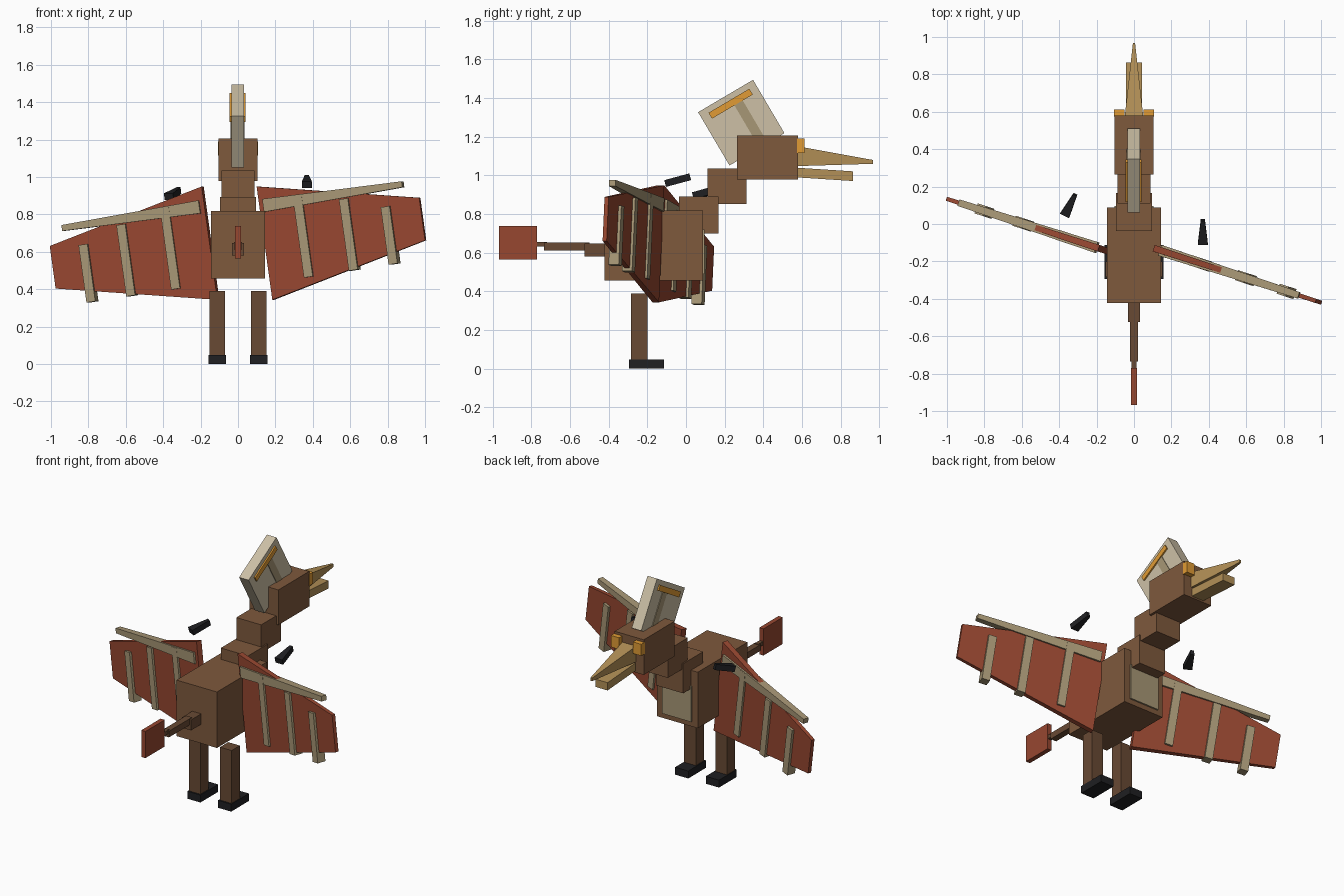
import bpy
from math import radians
from mathutils import Matrix, Vector

if "Cube" in bpy.data.objects:
    bpy.data.objects.remove(bpy.data.objects["Cube"])


def mat(name, rgb):
    m = bpy.data.materials.new(name)
    m.diffuse_color = (*rgb, 1)
    m.use_nodes = True
    m.node_tree.nodes["Principled BSDF"].inputs["Base Color"].default_value = m.diffuse_color
    return m


BROWN = mat("hide", (.21, .10, .046))
DARK = mat("dark_hide", (.14, .068, .034))
RED = mat("membrane", (.31, .063, .03))
BONE = mat("bone", (.39, .31, .18))
CREAM = mat("crest", (.61, .53, .38))
BEAK = mat("beak", (.45, .28, .095))
ORANGE = mat("orange", (.75, .33, .035))
BLACK = mat("claw", (.014, .014, .016))


def frustum(name, r0, r1, m, xf=Matrix()):
    """Four-sided block along local X between two end rectangles:
    r = (x, centre y, centre z, half y, half z)."""
    verts = []
    for x, cy, cz, hy, hz in (r0, r1):
        verts += [xf @ Vector((x, cy + a * hy, cz + b * hz))
                  for a, b in ((-1, -1), (1, -1), (1, 1), (-1, 1))]
    faces = [(3, 2, 1, 0), (4, 5, 6, 7), (0, 1, 5, 4), (1, 2, 6, 5), (2, 3, 7, 6), (3, 0, 4, 7)]
    if xf.determinant() < 0:
        faces = [f[::-1] for f in faces]
    me = bpy.data.meshes.new(name)
    me.from_pydata(verts, [], faces)
    me.materials.append(m)
    ob = bpy.data.objects.new(name, me)
    bpy.context.collection.objects.link(ob)
    return ob


def box(name, x, y, z, m, xf=Matrix()):
    cy, cz, hy, hz = sum(y) / 2, sum(z) / 2, (y[1] - y[0]) / 2, (z[1] - z[0]) / 2
    return frustum(name, (x[0], cy, cz, hy, hz), (x[1], cy, cz, hy, hz), m, xf)


# Torso, neck and head
box("body", (-.145, .145), (-.422, .087), (.457, .819), BROWN)
box("chest_panel", (-.105, .105), (.07, .097), (.49, .72), BONE)
box("lower_neck", (-.097, .097), (-.037, .167), (.70, .892), BROWN)
box("upper_neck", (-.089, .089), (.11, .312), (.853, .1035 * 10), BROWN)
box("head", (-.104, .104), (.264, .58), (.979, 1.206), BROWN)

# Beak: local X runs forward along world +Y
FWD = Matrix.Rotation(radians(90), 4, 'Z')
frustum("upper_beak", (.57, 0, 1.10, .05, .052), (.967, 0, 1.07, .006, .01), BEAK, FWD)
frustum("lower_beak", (.57, 0, 1.015, .044, .025), (.864, 0, .996, .044, .025), BEAK, FWD)

# Crest plate with raised rib and bar showing on both sides
CREST = Matrix.Translation((-.002, .286, 1.273)) @ Matrix.Rotation(radians(30.5), 4, 'X')
box("crest", (-.034, .034), (-.165, .165), (-.16, .16), CREAM, CREST)
box("crest_rib", (-.038, .038), (.015, .065), (-.13, .10), BONE, CREST)
box("crest_bar", (-.043, .043), (-.12, .125), (.095, .13), ORANGE, CREST)

# Tail segments and fin
box("tail_base", (-.032, .032), (-.525, -.40), (.58, .648), DARK)
box("tail_middle", (-.021, .021), (-.735, -.50), (.612, .652), DARK)
box("tail_end", (-.013, .013), (-.78, -.72), (.632, .656), DARK)
box("tail_fin", (-.015, .015), (-.967, -.77), (.565, .737), RED)

for side, s in (("right", 1), ("left", -1)):
    flip = Matrix.Diagonal((s, 1, 1, 1))
    # Eyes, legs and feet
    box(side + "_eye", (.05, .108), (.575, .612), (1.115, 1.19), ORANGE, flip)
    box(side + "_leg", (.07, .153), (-.284, -.20), (.04, .39), DARK, flip)
    box(side + "_foot", (.063, .157), (-.294, -.113), (0, .048), BLACK, flip)

    # Wings share the same banked tilt, so only their outline is mirrored
    wing = (Matrix.Translation((s * .147, -.143, .646)) @ Matrix.Rotation(radians(-18), 4, 'Z')
            @ Matrix.Rotation(radians(-8.3), 4, 'Y') @ flip)
    frustum(side + "_wing_membrane", (0, 0, 0, .018, .306), (.893, 0, 0, .011, .115), RED, wing)
    frustum(side + "_wing_arm", (.025, 0, .2, .03, .035), (.81, 0, .2, .018, .016), BONE, wing)
    for i, (a, top) in enumerate(((.221, .225), (.476, .17), (.702, .095))):
        box(f"{side}_wing_rib_{i + 1}", (a - .025, a + .025), (-.028, .028), (-.215, top), BONE, wing)

# Loose wing claws: tapered blocks pointing forward
for side, a, b in (("right", (.368, -.108, .958), (.368, .022, .993)),
                   ("left", (-.37, .047, .895), (-.315, .157, .928))):
    d = Vector(b) - Vector(a)
    xf = Matrix.Translation(a) @ d.to_track_quat('X', 'Z').to_matrix().to_4x4()
    frustum(side + "_claw", (0, 0, 0, .027, .018), (d.length, 0, 0, .011, .018), BLACK, xf)
